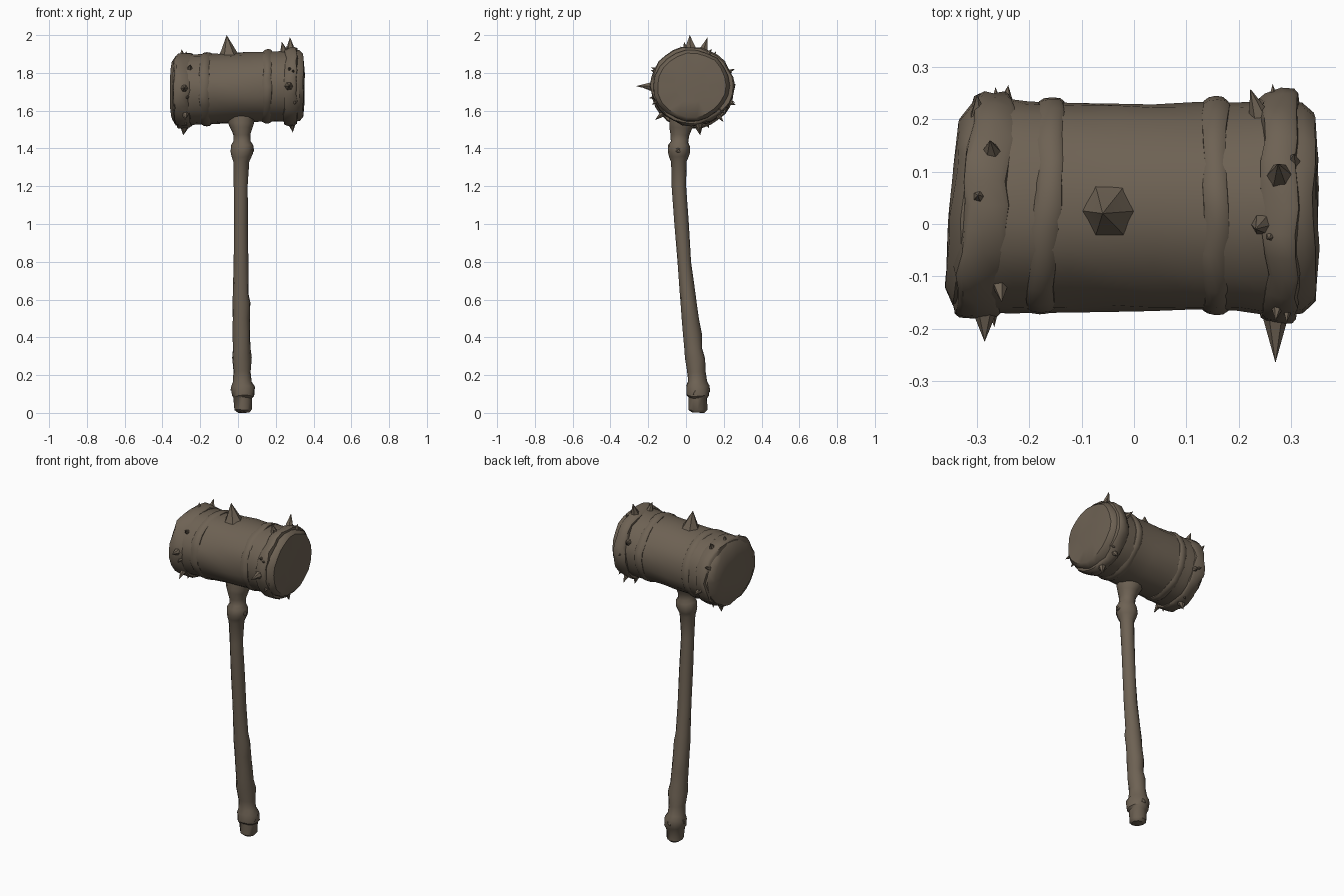
import bpy, bmesh, math, random
from mathutils import Vector, noise

if "Cube" in bpy.data.objects:
    bpy.data.objects.remove(bpy.data.objects["Cube"])

random.seed(4)
wood = bpy.data.materials.new("weathered brown")
wood.diffuse_color = (0.155, 0.122, 0.088, 1)
wood.use_nodes = True
wood.node_tree.nodes["Principled BSDF"].inputs["Base Color"].default_value = wood.diffuse_color


def finish(bm, name, angle=40):
    bmesh.ops.recalc_face_normals(bm, faces=bm.faces)
    me = bpy.data.meshes.new(name)
    bm.to_mesh(me)
    bm.free()
    me.materials.append(wood)
    ob = bpy.data.objects.new(name, me)
    bpy.context.collection.objects.link(ob)
    bpy.ops.object.select_all(action='DESELECT')
    ob.select_set(True)
    bpy.context.view_layer.objects.active = ob
    bpy.ops.object.shade_smooth_by_angle(angle=math.radians(angle))
    return ob


def tube(name, rings, axis, sides, rough, freq):
    """Skin rings of (centre, radius a, radius b) with hewn, lumpy radii."""
    bm = bmesh.new()
    loops = []
    for c, ra, rb in rings:
        loop = []
        for i in range(sides):
            t = 2 * math.pi * i / sides
            u, v = ra * math.cos(t), rb * math.sin(t)
            d = Vector((0, u, v)) if axis == 'x' else Vector((u, v, 0))
            p = Vector(c) + d
            p += d.normalized() * rough * noise.noise(p * freq)
            p += Vector((1, 0, 0) if axis == 'x' else (0, 0, 1)) * rough * noise.noise(p * freq + Vector((7, 3, 1)))
            if axis == 'x' and p.x < 0:      # the left face is cut at a slant
                p.x += 0.1 * (p.y - 0.03) * min(1, -p.x / 0.3)
            loop.append(bm.verts.new(p))
        loops.append(loop)
    for a, b in zip(loops, loops[1:]):
        for i in range(sides):
            j = (i + 1) % sides
            bm.faces.new((a[i], a[j], b[j], b[i]))
    bm.faces.new(loops[0])
    bm.faces.new(loops[-1])
    return finish(bm, name)


def axis_point(x):
    return Vector((x, 0.033 - 0.01 * x, 1.72 + 0.04 * x))


def head_rings(profile):
    return [(axis_point(x), r * 1.07, r) for x, r in profile]


# Hammer head: barrel-like log with rounded ends
tube("hammer_head", head_rings([
    (-0.350, 0.08), (-0.347, 0.155), (-0.328, 0.183), (-0.29, 0.192), (-0.22, 0.190),
    (-0.12, 0.187), (-0.04, 0.186), (0.04, 0.186), (0.12, 0.186), (0.2, 0.188),
    (0.28, 0.192), (0.325, 0.188), (0.345, 0.17), (0.35, 0.09)]), 'x', 22, 0.011, 9)

# Wrapped bands: two rough end bands, two thin straps
for name, x0, x1, r, rough in (
        ("left_end_band", -0.325, -0.245, 0.199, 0.016),
        ("right_end_band", 0.245, 0.315, 0.204, 0.016),
        ("left_strap", -0.195, -0.14, 0.193, 0.009),
        ("right_strap", 0.13, 0.18, 0.192, 0.009)):
    m, e = (x0 + x1) / 2, 0.012
    tube(name, head_rings([(x0, r - 0.03), (x0 + 0.003, r - 0.006), (x0 + e, r), (m, r + 0.002),
                           (x1 - e, r), (x1 - 0.003, r - 0.006), (x1, r - 0.03)]), 'x', 28, rough, 14)


# Thorns growing out of the head
def thorn(bm, base_x, tip, base_r, sides=6):
    tip = Vector(tip)
    c = axis_point(base_x)
    d = Vector((0, tip.y - c.y, tip.z - c.z)).normalized()
    base = c + d * 0.165
    side = Vector((1, 0, 0))
    other = d.cross(side)
    apex = bm.verts.new(tip)
    rows = []
    for f, k in ((0, 1.25), (0.25, 0.85)):
        mid = base.lerp(tip, f)
        rows.append([bm.verts.new(mid + (side * math.cos(a) + other * math.sin(a)) * base_r * k)
                     for a in (2 * math.pi * i / sides for i in range(sides))])
    for i in range(sides):
        j = (i + 1) % sides
        bm.faces.new((rows[0][i], rows[0][j], rows[1][j], rows[1][i]))
        bm.faces.new((rows[1][i], rows[1][j], apex))


bm = bmesh.new()
for bx, tip, r in (
        (-0.045, (-0.06, 0.02, 2.0), 0.05), (0.28, (0.275, 0.115, 1.99), 0.032),
        (0.27, (0.27, -0.265, 1.73), 0.032), (-0.285, (-0.285, -0.225, 1.72), 0.034),
        (-0.275, (-0.29, 0.075, 1.47), 0.036), (0.28, (0.29, 0.075, 1.485), 0.034),
        (0.25, (0.222, 0.258, 1.82), 0.028), (-0.25, (-0.24, 0.265, 1.63), 0.028),
        (0.28, (0.28, 0.2, 1.54), 0.028), (0.28, (0.27, -0.185, 1.83), 0.026),
        (-0.28, (-0.28, -0.165, 1.55), 0.028), (0.25, (0.232, -0.01, 1.965), 0.026),
        (-0.27, (-0.275, 0.16, 1.915), 0.028)):
    thorn(bm, bx, tip, r)
for k in range(14):      # small stubs scattered on the end bands
    x = (-0.28 if k % 2 else 0.28) + random.uniform(-0.025, 0.025)
    a = 2 * math.pi * (k + random.random() * 0.6) / 14
    thorn(bm, x, axis_point(x) + Vector((random.uniform(-.01, .01), 0.237 * math.cos(a), 0.218 * math.sin(a))), 0.022, 5)
finish(bm, "thorns", 35)

# Bent handle with knotted butt, grip and collar: (z, x, y, radius)
path = [(0.008, .027, .062, .030), (0.02, .027, .062, .046), (0.08, .026, .062, .051),
        (0.092, .026, .062, .060), (0.14, .024, .062, .062), (0.165, .022, .060, .050),
        (0.22, .022, .056, .047), (0.29, .020, .046, .053), (0.34, .020, .038, .046),
        (0.42, .020, .032, .049), (0.50, .018, .023, .047), (0.58, .018, .015, .047),
        (0.63, .017, .010, .041), (0.80, .016, -.010, .038), (1.0, .015, -.026, .038),
        (1.2, .015, -.037, .038), (1.33, .018, -.040, .040), (1.355, .020, -.038, .050),
        (1.38, .022, -.036, .058), (1.415, .022, -.036, .058), (1.435, .020, -.034, .047),
        (1.47, .020, -.033, .047), (1.51, .018, -.028, .058), (1.535, .018, -.022, .068),
        (1.60, .018, -.01, .075)]
tube("handle", [((x, y, z), r, r) for z, x, y, r in path], 'z', 12, 0.009, 13)

# Knots on the butt and collar
bm = bmesh.new()
for x, y, z, s in ((0.065, 0.05, 0.11, 0.024), (-0.02, 0.07, 0.13, 0.022), (0.03, 0.108, 0.12, 0.022),
                   (0.07, -0.04, 1.39, 0.018), (-0.02, -0.03, 1.4, 0.018)):
    new = bmesh.ops.create_icosphere(bm, subdivisions=1, radius=s)["verts"]
    bmesh.ops.translate(bm, verts=new, vec=(x, y, z))
finish(bm, "knots")

# Settle on the ground
low = min(v.co.z for v in bpy.data.objects["handle"].data.vertices)
for v in bpy.data.objects["handle"].data.vertices:
    if v.co.z < 0.05:
        v.co.z -= low
